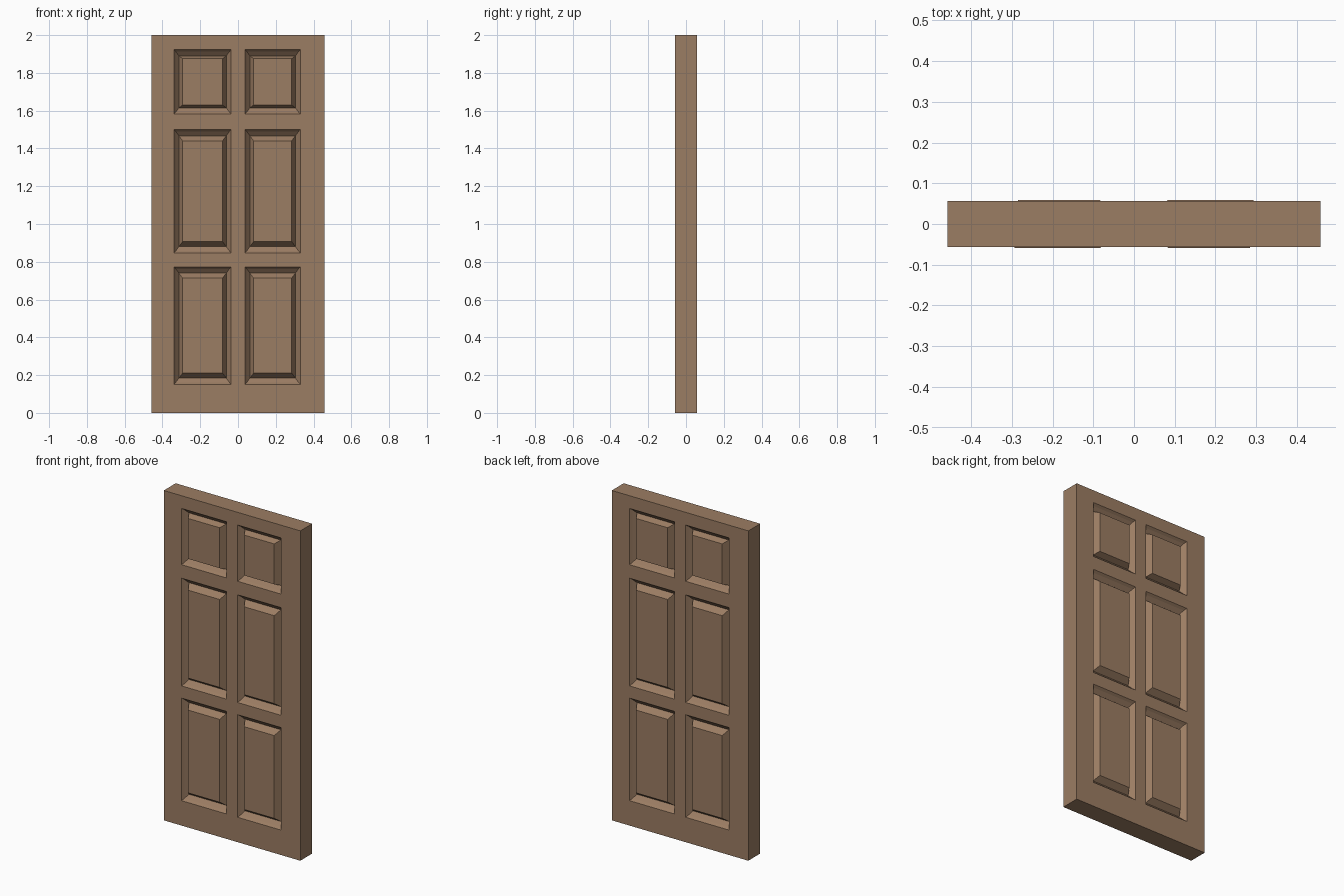
import bpy, bmesh
from mathutils import Matrix

if "Cube" in bpy.data.objects:
    bpy.data.objects.remove(bpy.data.objects["Cube"])

W, H, T = 0.458, 2.0, 0.057          # half width, height, half thickness
XS = [-W, -0.339, -0.036, 0.037, 0.33, W]
ZS = [0, 0.151, 0.773, 0.847, 1.5, 1.582, 1.923, H]

wood = bpy.data.materials.new("brown_wood")
wood.diffuse_color = (0.33, 0.205, 0.125, 1)
wood.use_nodes = True
wood.node_tree.nodes["Principled BSDF"].inputs["Base Color"].default_value = wood.diffuse_color


def make_object(name, bm):
    bmesh.ops.remove_doubles(bm, verts=bm.verts, dist=1e-5)
    mesh = bpy.data.meshes.new(name)
    bm.to_mesh(mesh)
    bm.free()
    mesh.materials.append(wood)
    obj = bpy.data.objects.new(name, mesh)
    bpy.context.collection.objects.link(obj)
    return obj


def quad(bm, pts):
    bm.faces.new([bm.verts.new(p) for p in pts])


def ring(x0, x1, z0, z1, dx, dz, y):
    return [(x0 + dx, y, z0 + dz), (x1 - dx, y, z0 + dz),
            (x1 - dx, y, z1 - dz), (x0 + dx, y, z1 - dz)]


def panel(bm, x0, x1, z0, z1, top):
    # moulded slope down into a groove, then up to the raised field
    steps = [(0, 0, -T), (0.010, 0.011, -T + 0.014),
             (0.026, 0.033, -T + 0.034),
             (0.046, 0.048 if top else 0.060, -T - 0.0015)]
    rings = [ring(x0, x1, z0, z1, *s) for s in steps]
    for a, b in zip(rings, rings[1:]):
        for i in range(4):
            j = (i + 1) % 4
            quad(bm, [a[i], a[j], b[j], b[i]])
    quad(bm, rings[-1])


def door_face(bm):
    # grid of stiles and rails, with a panel in every opening
    for i in range(5):
        for k in range(7):
            cell = (XS[i], XS[i + 1], ZS[k], ZS[k + 1])
            if i in (1, 3) and k in (1, 3, 5):
                panel(bm, *cell, k == 5)
            else:
                quad(bm, ring(*cell, 0, 0, -T))


# Door slab: panelled front, the same turned round for the back, plain edges
bm = bmesh.new()
door_face(bm)
bmesh.ops.remove_doubles(bm, verts=bm.verts, dist=1e-5)
back = bmesh.ops.duplicate(bm, geom=bm.verts[:] + bm.edges[:] + bm.faces[:])["geom"]
bmesh.ops.rotate(bm, verts=[v for v in back if isinstance(v, bmesh.types.BMVert)],
                 cent=(0, 0, 0), matrix=Matrix.Rotation(3.14159265, 3, 'Z'))
for s in (-1, 1):
    side = [(s * W, -T, 0), (s * W, T, 0), (s * W, T, H), (s * W, -T, H)]
    quad(bm, side[::s])
    z = H if s > 0 else 0
    end = [(-W, -T, z), (W, -T, z), (W, T, z), (-W, T, z)]
    quad(bm, end[::s])
make_object("panelled_door", bm)
